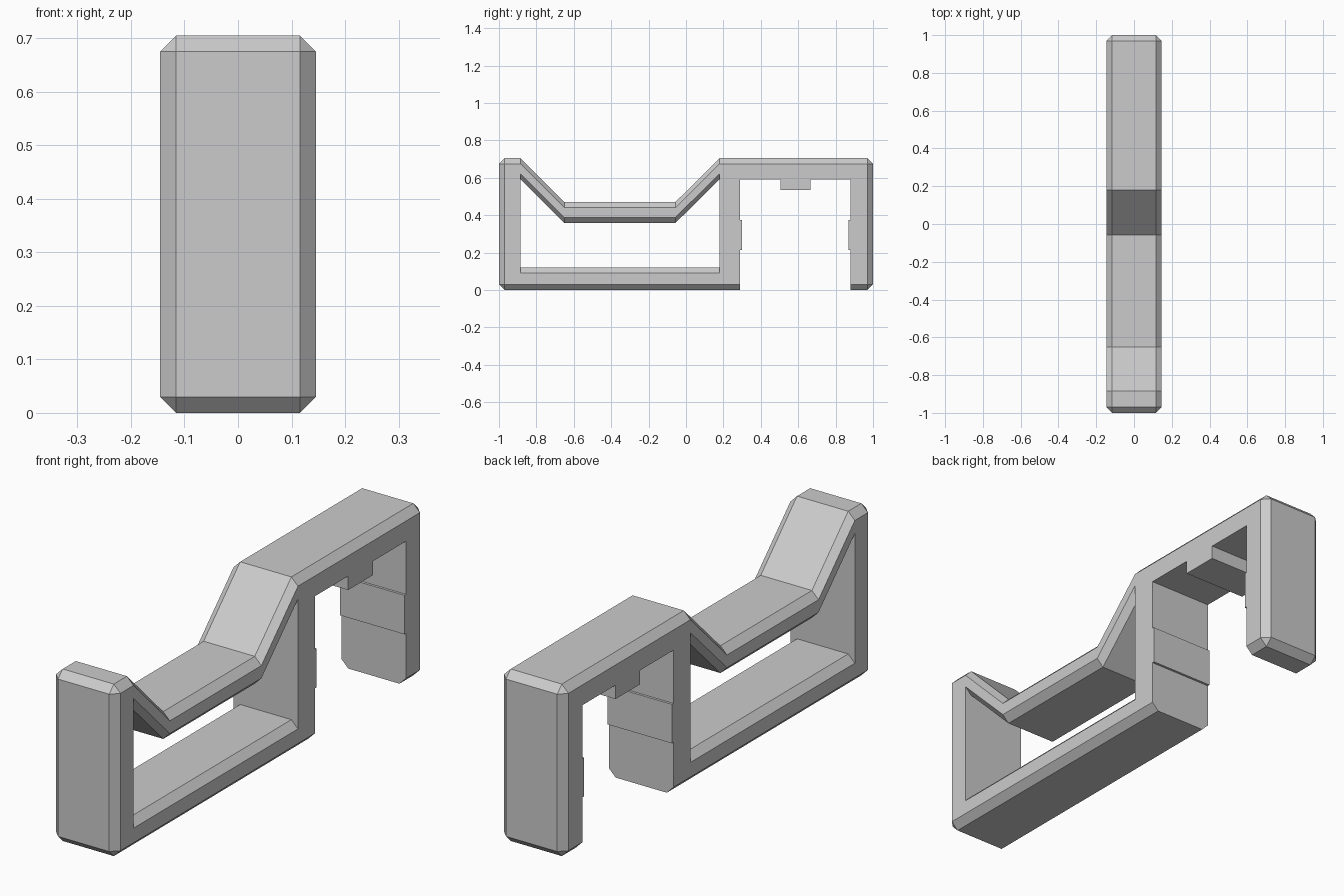
import bpy
import bmesh

default = bpy.data.objects.get("Cube")
if default:
    bpy.data.objects.remove(default, do_unlink=True)

HALF = 0.146      # half the width
BEVEL = 0.03      # chamfer size
FLAT = HALF - BEVEL

grey = bpy.data.materials.new("Plain grey")
grey.use_nodes = True
colour = (0.6, 0.6, 0.6, 1)
grey.diffuse_color = colour
grey.node_tree.nodes["Principled BSDF"].inputs["Base Color"].default_value = colour


def loft(name, profile, reach):
    """Sweep a (y, z, shift y, shift z) profile across x, shifting it in the chamfers."""
    bm = bmesh.new()
    edge = FLAT + BEVEL * reach
    rings = []
    for x, k in ((-edge, reach), (-FLAT, 0), (FLAT, 0), (edge, reach)):
        rings.append([bm.verts.new((x, y + dy * BEVEL * k, z + dz * BEVEL * k))
                      for y, z, dy, dz in profile])
    count = len(profile)
    for a, b in zip(rings, rings[1:]):
        for i in range(count):
            j = (i + 1) % count
            bm.faces.new((a[i], a[j], b[j], b[i]))
    bm.faces.new(rings[0])
    bm.faces.new(rings[-1])
    bmesh.ops.remove_doubles(bm, verts=bm.verts, dist=0.0005)
    bmesh.ops.dissolve_limit(bm, angle_limit=0.01, verts=bm.verts, edges=bm.edges)
    bmesh.ops.recalc_face_normals(bm, faces=bm.faces)
    mesh = bpy.data.meshes.new(name)
    bm.to_mesh(mesh)
    bm.free()
    mesh.materials.append(grey)
    obj = bpy.data.objects.new(name, mesh)
    bpy.context.collection.objects.link(obj)
    return obj


TOP, BELT, ROOF = 0.705, 0.47, 0.592
NEAR, FAR = 0.29, 0.88          # clip opening
LOW, HIGH, GRIP = 0.214, 0.374, 0.01
B = BEVEL

outline = [
    # Front end and base
    (-1, TOP - B, 1, 0), (-1, B, 1, 0), (-1 + B, 0, 0, 1), (NEAR, 0, 0, 1),
    # Opening with two grip pads and a roof stop
    (NEAR, LOW, 0, 0), (NEAR + GRIP, LOW, 0, 0),
    (NEAR + GRIP, HIGH, 0, 0), (NEAR, HIGH, 0, 0),
    (NEAR, ROOF, 0, 0), (0.505, ROOF, 0, 0), (0.505, 0.535, 0, 0),
    (0.665, 0.535, 0, 0), (0.665, ROOF, 0, 0), (FAR, ROOF, 0, 0),
    (FAR, HIGH, 0, 0), (FAR - GRIP, HIGH, 0, 0),
    (FAR - GRIP, LOW, 0, 0), (FAR, LOW, 0, 0),
    # Rear leg and the dipped top
    (FAR, 0, 0, 1), (1 - B, 0, 0, 1), (1, B, -1, 0), (1, TOP - B, -1, 0),
    (1 - B, TOP, 0, -1), (0.18, TOP, 0, -1), (-0.057, BELT, 0, -1),
    (-0.65, BELT, 0, -1), (-0.885, TOP, 0, -1), (-1 + B, TOP, 0, -1),
]
window = [
    (-0.885, 0.12, 0, -1), (0.18, 0.12, 0, -1), (0.18, 0.592, 0, 1),
    (-0.057, 0.358, 0, 1), (-0.65, 0.358, 0, 1), (-0.885, 0.592, 0, 1),
]

bracket = loft("bracket_body", outline, 1)
cutter = loft("window_cutter", window, 2)
cutter.hide_render = True

# Cut the flared window through the body
cut = bracket.modifiers.new("Window", "BOOLEAN")
cut.operation = "DIFFERENCE"
cut.solver = "EXACT"
cut.object = cutter
bpy.context.view_layer.objects.active = bracket
bpy.ops.object.modifier_apply(modifier=cut.name)
bpy.data.objects.remove(cutter, do_unlink=True)
